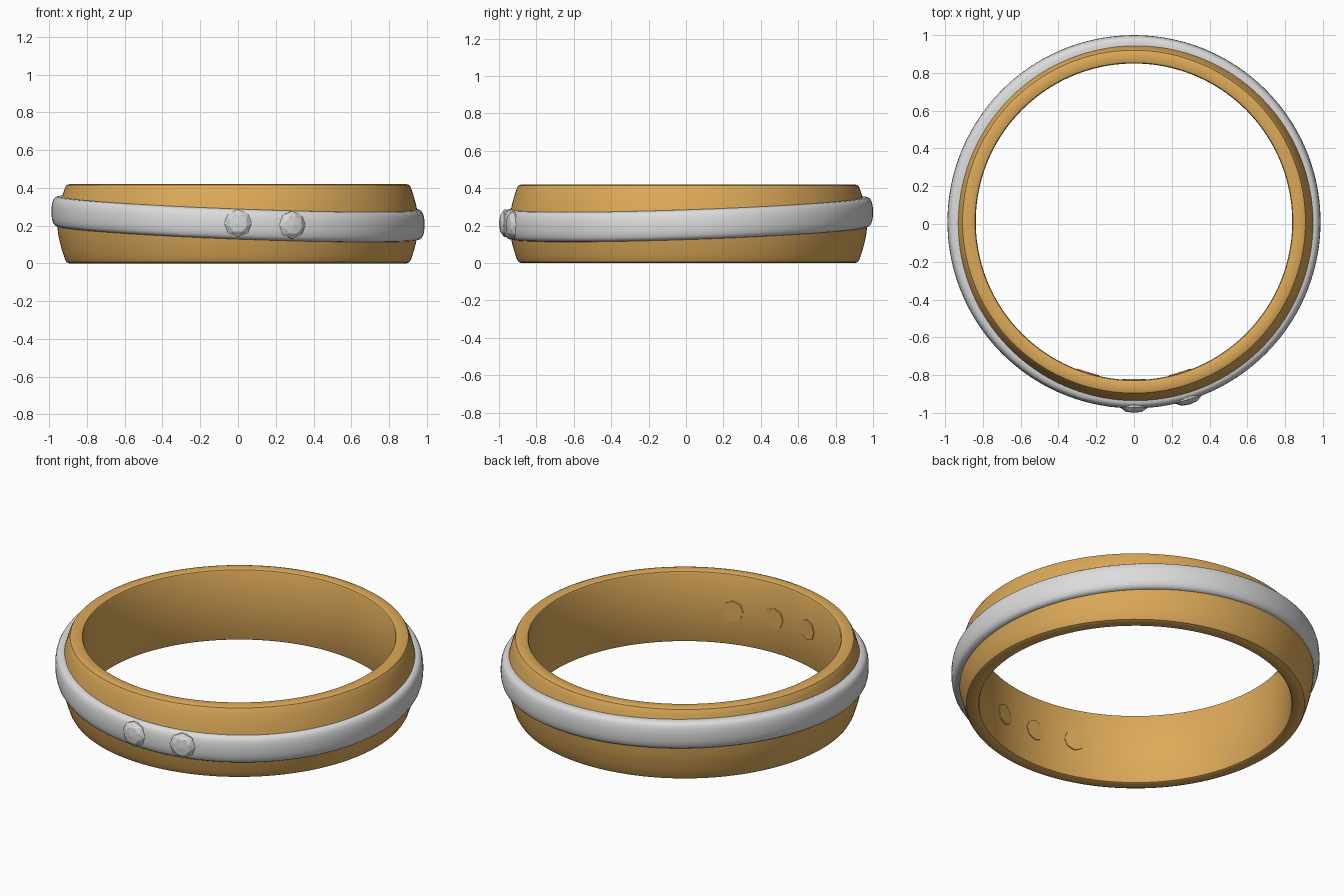
import bpy, bmesh, math
from mathutils import Vector, Matrix

if "Cube" in bpy.data.objects:
    bpy.data.objects.remove(bpy.data.objects["Cube"])

CY = 0.012           # ring centre in y
N = 160              # segments around the ring


def material(name, col):
    m = bpy.data.materials.new(name)
    m.diffuse_color = (*col, 1)
    m.use_nodes = True
    m.node_tree.nodes["Principled BSDF"].inputs["Base Color"].default_value = m.diffuse_color
    return m


GOLD = material("gold", (0.72, 0.40, 0.10))
SILVER = material("silver", (0.72, 0.72, 0.72))
GEM = material("gem grey", (0.68, 0.68, 0.68))


def band_z(a):
    """Centre height of the tilted silver band at angle a."""
    return 0.24 - 0.035 * math.cos(a) + 0.032 * math.sin(a)


def make(name, bm, mat):
    bmesh.ops.recalc_face_normals(bm, faces=bm.faces)
    me = bpy.data.meshes.new(name)
    bm.to_mesh(me)
    bm.free()
    me.materials.append(mat)
    ob = bpy.data.objects.new(name, me)
    bpy.context.collection.objects.link(ob)
    return ob


def lathe(name, profile, mat):
    """Sweep a closed (r, z) profile, which may vary with angle."""
    bm = bmesh.new()
    rings = []
    for i in range(N):
        a = 2 * math.pi * i / N
        rings.append([bm.verts.new((r * math.cos(a), CY + r * math.sin(a), z))
                      for r, z in profile(a)])
    k = len(rings[0])
    for i in range(N):
        p, q = rings[i], rings[(i + 1) % N]
        for j in range(k):
            bm.faces.new((p[j], q[j], q[(j + 1) % k], p[(j + 1) % k]))
    return make(name, bm, mat)


def smooth(ob, deg=35):
    bpy.ops.object.select_all(action='DESELECT')
    ob.select_set(True)
    bpy.context.view_layer.objects.active = ob
    bpy.ops.object.shade_smooth_by_angle(angle=math.radians(deg))


def setting_frame(a, r, z):
    """Frame at a point of the ring: local z points outward, y points up."""
    out = Vector((math.cos(a), math.sin(a), 0))
    up = Vector((0, 0, 1))
    m = Matrix((up.cross(out), up, out)).transposed().to_4x4()
    m.translation = out * r + Vector((0, CY, z))
    return m


# gold band, with a groove under the silver inlay
def gold_r(z):
    d = abs(z - 0.21) / 0.19
    return 0.958 - 0.042 * d ** 1.6


def gold_profile(a):
    c = band_z(a)
    lo, hi = c - 0.074, c + 0.074
    zs_lo = [0.02 + (lo - 0.02) * t / 4 for t in range(5)]
    zs_hi = [hi + (0.40 - hi) * t / 4 for t in range(5)]
    return ([(0.838, 0.012), (0.842, 0.004), (0.850, 0), (0.893, 0), (0.908, 0.006)]
            + [(gold_r(z), z) for z in zs_lo] + [(0.90, lo), (0.90, hi)]
            + [(gold_r(z), z) for z in zs_hi]
            + [(0.908, 0.414), (0.893, 0.42), (0.850, 0.42), (0.842, 0.416), (0.838, 0.408)])


smooth(lathe("gold_band", gold_profile, GOLD))

# tilted silver inlay with rounded edges
half = [(0.895, 0.078), (0.948, 0.080), (0.962, 0.077), (0.973, 0.070),
        (0.980, 0.058), (0.985, 0.040), (0.9875, 0.02)]
section = half + [(0.988, 0)] + [(r, -z) for r, z in reversed(half)]
silver = lathe("silver_inlay", lambda a: [(r, band_z(a) + z) for r, z in section], SILVER)

# three dimples cut in the front, two of them holding a gem
for i, name in enumerate(("left", "middle", "right")):
    a = math.radians(-90 + 17 * (i - 1))
    z = band_z(a) + 0.004
    bm = bmesh.new()
    bmesh.ops.create_uvsphere(bm, u_segments=40, v_segments=24, radius=1)
    bm.transform(setting_frame(a, 1.0, z) @ Matrix.Diagonal((0.088, 0.076, 0.07, 1)))
    cutter = make("dimple_cutter_" + name, bm, SILVER)
    cutter.hide_render = True
    mod = silver.modifiers.new("dimple", 'BOOLEAN')
    mod.operation = 'DIFFERENCE'
    mod.solver = 'EXACT'
    mod.object = cutter
    bpy.context.view_layer.objects.active = silver
    bpy.ops.object.modifier_apply(modifier=mod.name)
    bpy.data.objects.remove(cutter)

    # faceted gem: hull of octagon rings and two points
    if i:
        bm = bmesh.new()
        for r, h, turn in ((0.074, 0.970, 0), (0.074, 0.984, 0), (0.048, 1.006, 0.5)):
            for k in range(8):
                t = 2 * math.pi * (k + turn) / 8
                bm.verts.new((r * math.cos(t), r * math.sin(t), h))
        for h in (0.92, 1.012):
            bm.verts.new((0, 0, h))
        bmesh.ops.convex_hull(bm, input=bm.verts)
        bm.transform(setting_frame(a, 0, z))
        make("gem_" + name, bm, GEM)

    # octagonal seat end showing on the inner wall
    bm = bmesh.new()
    bmesh.ops.create_cone(bm, cap_ends=True, segments=8, radius1=0.06, radius2=0.06, depth=0.02)
    bm.transform(setting_frame(a, 0.842, z))
    make("seat_end_" + name, bm, GOLD)

smooth(silver)
